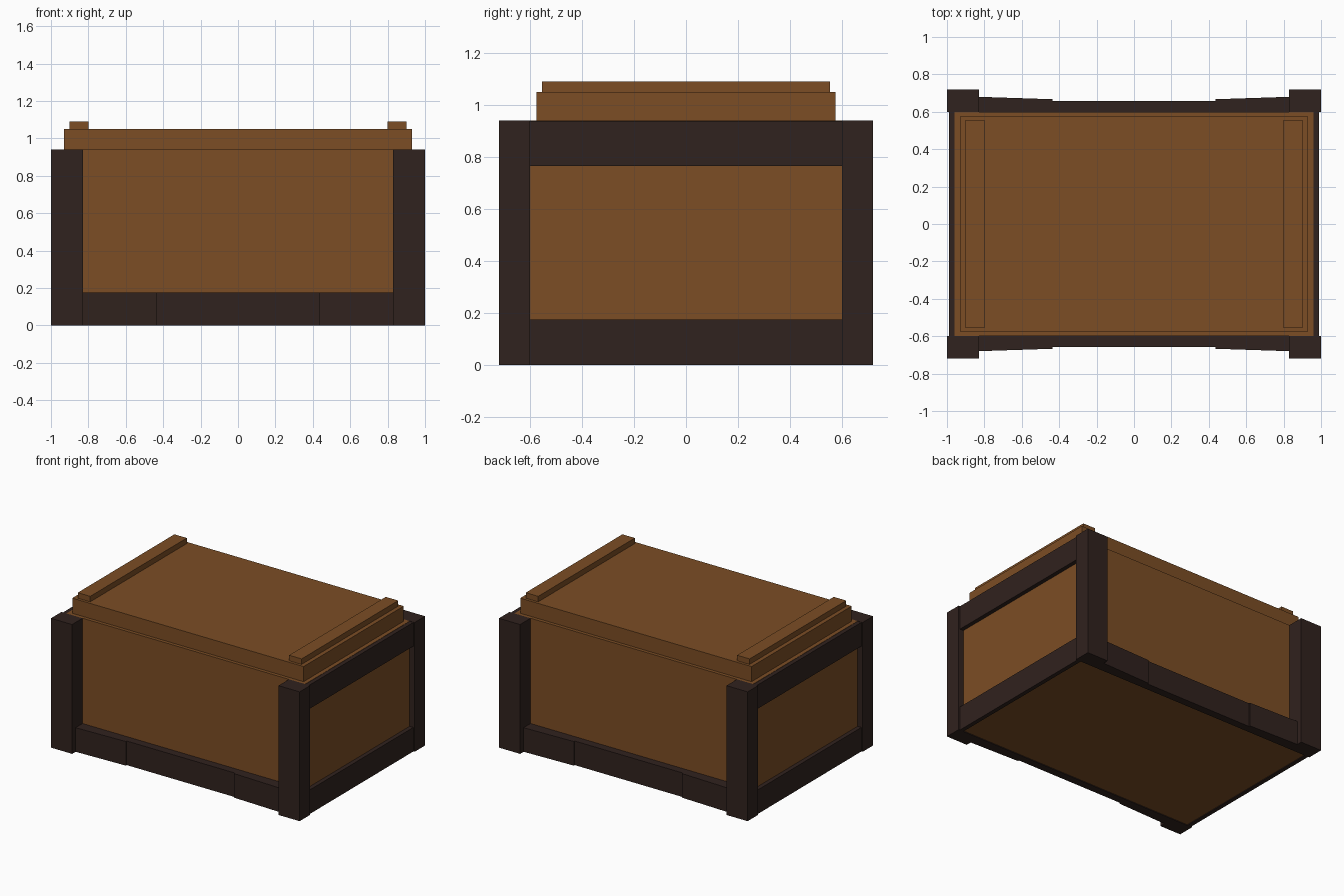
import bpy, bmesh

if "Cube" in bpy.data.objects:
    bpy.data.objects.remove(bpy.data.objects["Cube"])


def material(name, color):
    m = bpy.data.materials.new(name)
    m.diffuse_color = color
    m.use_nodes = True
    m.node_tree.nodes["Principled BSDF"].inputs["Base Color"].default_value = m.diffuse_color
    return m


WOOD = material("warm_wood", (0.2, 0.075, 0.018, 1))
DARK = material("dark_wood", (0.03, 0.016, 0.013, 1))


def prism(name, outline, z0, z1, mat):
    """Extrude a plan outline of (x, y) points from z0 to z1."""
    bm = bmesh.new()
    low = [bm.verts.new((x, y, z0)) for x, y in outline]
    high = [bm.verts.new((x, y, z1)) for x, y in outline]
    bm.faces.new(low)
    bm.faces.new(high)
    n = len(outline)
    for i in range(n):
        j = (i + 1) % n
        bm.faces.new((low[i], low[j], high[j], high[i]))
    bmesh.ops.recalc_face_normals(bm, faces=bm.faces)
    mesh = bpy.data.meshes.new(name)
    bm.to_mesh(mesh)
    bm.free()
    mesh.materials.append(mat)
    ob = bpy.data.objects.new(name, mesh)
    bpy.context.collection.objects.link(ob)
    return ob


def box(name, x0, x1, y0, y1, z0, z1, mat):
    return prism(name, [(x0, y0), (x1, y0), (x1, y1), (x0, y1)], z0, z1, mat)


# Crate body and lid
box("body", -0.96, 0.96, -0.60, 0.60, 0.005, 0.94, WOOD)
box("lid", -0.93, 0.93, -0.575, 0.575, 0.94, 1.05, WOOD)

for sx, side in ((-1, "left"), (1, "right")):
    # Lid battens
    box(f"{side}_lid_batten", sx * 0.80, sx * 0.90, -0.555, 0.555, 1.05, 1.09, WOOD)
    # End rails
    for z0, z1, level in ((0, 0.175, "lower"), (0.765, 0.938, "upper")):
        box(f"{side}_{level}_rail", sx * 0.96, sx * 0.99, -0.60, 0.60, z0, z1, DARK)
    for sy, face in ((-1, "front"), (1, "back")):
        # Corner posts
        box(f"{face}_{side}_post", sx * 0.83, sx * 1.0, sy * 0.60, sy * 0.72, 0, 0.94, DARK)
        # Slightly splayed base boards
        prism(f"{face}_{side}_base_board",
              [(sx * 0.435, sy * 0.60), (sx * 0.83, sy * 0.60),
               (sx * 0.83, sy * 0.68), (sx * 0.435, sy * 0.667)], 0, 0.175, DARK)

# Middle base boards
for sy, face in ((-1, "front"), (1, "back")):
    box(f"{face}_middle_base_board", -0.435, 0.435, sy * 0.60, sy * 0.657, 0, 0.175, DARK)
